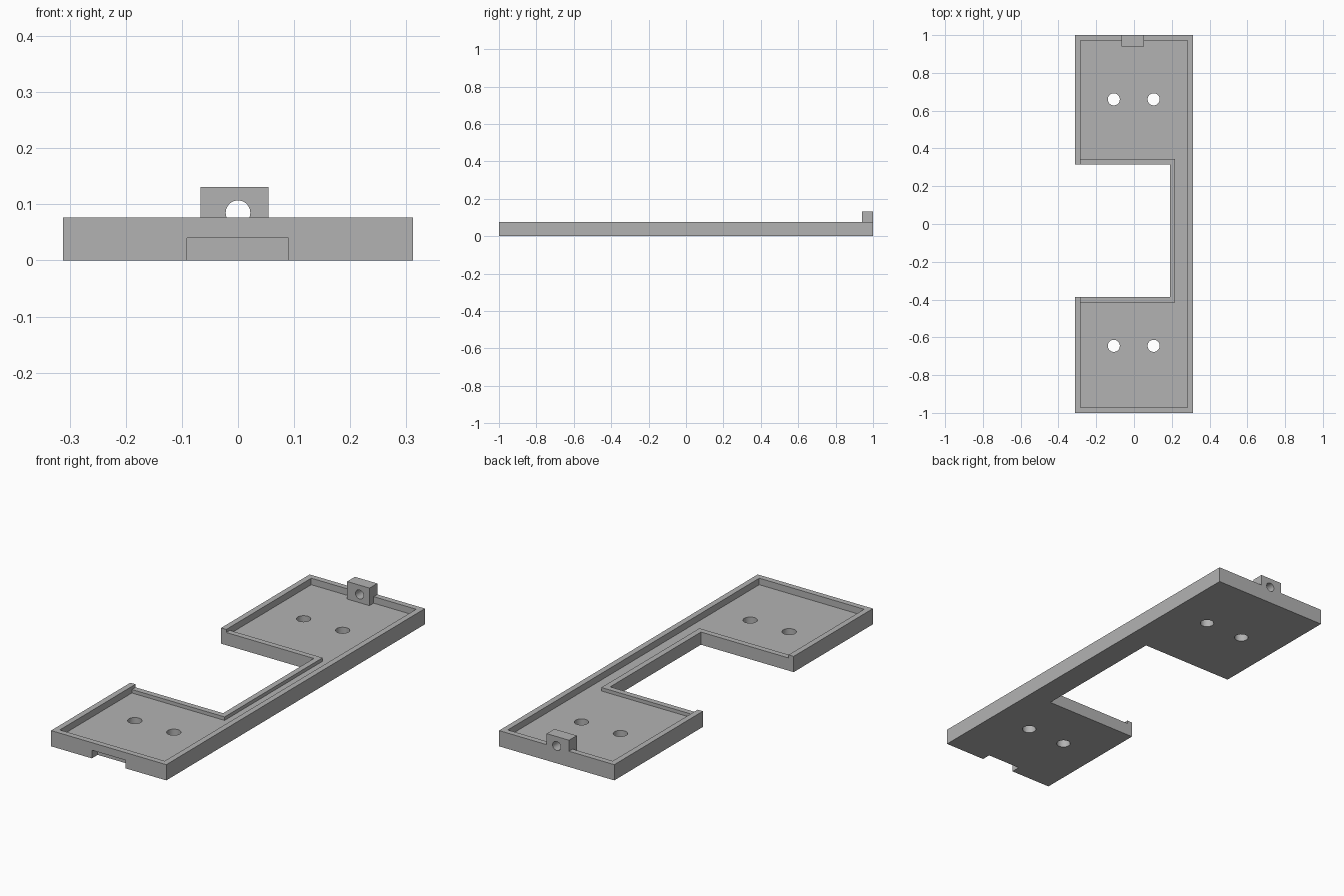
import bpy
import bmesh
from mathutils import Matrix

cube = bpy.data.objects.get("Cube")
if cube:
    bpy.data.objects.remove(cube, do_unlink=True)

HALF_W, HALF_L = 0.312, 1.0          # outer half sizes
WALL, FLOOR = 0.028, 0.045           # wall thickness, floor height
RIM, LOW_RIM = 0.077, 0.062          # outer wall top, recess wall top
BAY_X, BAY_Y0, BAY_Y1 = 0.19, -0.387, 0.315   # side recess

grey = bpy.data.materials.new("Grey plastic")
grey.use_nodes = True
grey.diffuse_color = (0.45, 0.45, 0.45, 1)
grey.node_tree.nodes["Principled BSDF"].inputs["Base Color"].default_value = (0.45, 0.45, 0.45, 1)


def add_object(name, bm):
    bmesh.ops.recalc_face_normals(bm, faces=bm.faces)
    mesh = bpy.data.meshes.new(name)
    bm.to_mesh(mesh)
    bm.free()
    mesh.materials.append(grey)
    obj = bpy.data.objects.new(name, mesh)
    bpy.context.collection.objects.link(obj)
    return obj


def prism(name, outline, z0, z1):
    bm = bmesh.new()
    face = bm.faces.new([bm.verts.new((x, y, z0)) for x, y in outline])
    top = bmesh.ops.extrude_face_region(bm, geom=[face])["geom"]
    verts = [v for v in top if isinstance(v, bmesh.types.BMVert)]
    bmesh.ops.translate(bm, verts=verts, vec=(0, 0, z1 - z0))
    return add_object(name, bm)


def box(name, x0, x1, y0, y1, z0, z1):
    return prism(name, [(x0, y0), (x1, y0), (x1, y1), (x0, y1)], z0, z1)


def cylinder(name, location, radius, depth, axis="Z"):
    bm = bmesh.new()
    turn = Matrix.Rotation(1.5707963, 4, "X") if axis == "Y" else Matrix()
    bmesh.ops.create_cone(bm, cap_ends=True, segments=32, radius1=radius, radius2=radius,
                          depth=depth, matrix=Matrix.Translation(location) @ turn)
    return add_object(name, bm)


def c_outline(inset):
    w, l = HALF_W - inset, HALF_L - inset
    bx, b0, b1 = BAY_X + inset, BAY_Y0 - inset, BAY_Y1 + inset
    return [(-w, -l), (w, -l), (w, l), (-w, l), (-w, b1), (bx, b1), (bx, b0), (-w, b0)]


def combine(target, tool, operation="DIFFERENCE"):
    tool.hide_render = True
    mod = target.modifiers.new("Boolean", "BOOLEAN")
    mod.operation, mod.solver, mod.object = operation, "EXACT", tool
    bpy.context.view_layer.objects.active = target
    bpy.ops.object.modifier_apply(modifier=mod.name)
    bpy.data.objects.remove(tool, do_unlink=True)


# C-shaped tray with a hollow interior
tray = prism("tray", c_outline(0), 0, RIM)
combine(tray, prism("pocket_cutter", c_outline(WALL), FLOOR, 0.2))

# Lower walls around the side recess
combine(tray, box("low_rim_cutter", WALL - HALF_W, BAY_X + WALL + 0.01,
                  BAY_Y0 - WALL - 0.01, BAY_Y1 + WALL + 0.01, LOW_RIM, 0.2))

# Cable slot under the front edge
combine(tray, box("slot_cutter", -0.091, 0.09, -1.1, -0.955, -0.1, 0.04))

# Lug on the back wall, with a hole through it
combine(tray, box("lug", -0.067, 0.054, 0.94, HALF_L, FLOOR - 0.01, 0.131), "UNION")
combine(tray, cylinder("lug_hole_cutter", (0, 0.97, 0.085), 0.022, 0.2, "Y"))

# Two pairs of screw holes
for y in (-0.645, 0.66):
    for x in (-0.107, 0.104):
        combine(tray, cylinder("screw_hole_cutter", (x, y, 0), 0.032, 0.3))

# Smooth hole walls, sharp edges elsewhere
bpy.ops.object.select_all(action="DESELECT")
tray.select_set(True)
bpy.context.view_layer.objects.active = tray
bpy.ops.object.shade_smooth_by_angle(angle=0.52)
